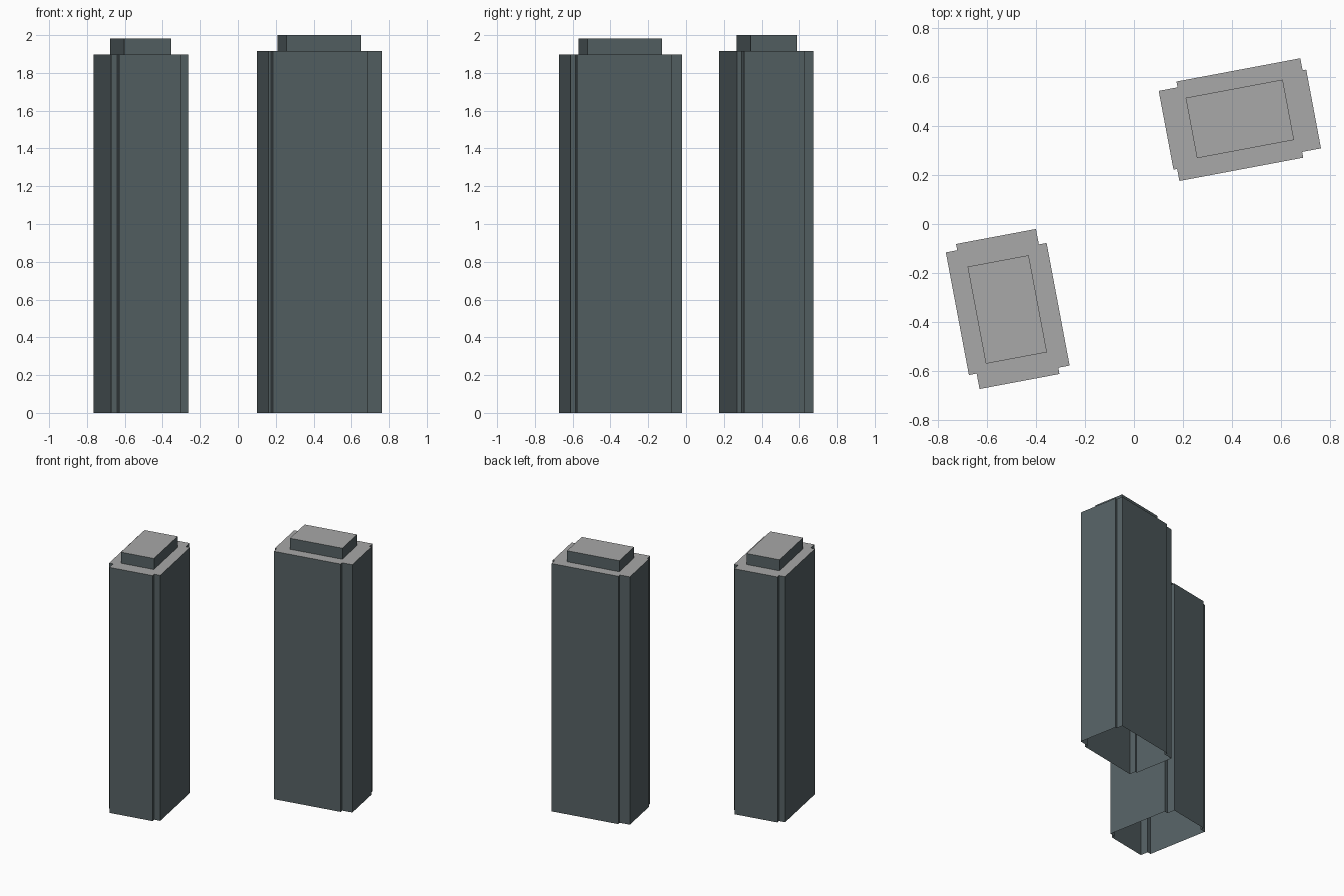
import bpy, bmesh, math

if "Cube" in bpy.data.objects:
    bpy.data.objects.remove(bpy.data.objects["Cube"])


def material(name, rgb):
    m = bpy.data.materials.new(name)
    m.diffuse_color = (*rgb, 1.0)
    m.use_nodes = True
    m.node_tree.nodes["Principled BSDF"].inputs["Base Color"].default_value = m.diffuse_color
    return m


WALL = material("slate wall", (0.091, 0.119, 0.127))
ROOF = material("grey roof", (0.392, 0.392, 0.392))


def prism(name, outline, z0, z1, centre, angle):
    """Open-bottomed prism: slate sides, grey top."""
    bm = bmesh.new()
    low = [bm.verts.new((x, y, z0)) for x, y in outline]
    high = [bm.verts.new((x, y, z1)) for x, y in outline]
    n = len(outline)
    for i in range(n):
        j = (i + 1) % n
        bm.faces.new((low[i], low[j], high[j], high[i]))
    top = bm.faces.new(high)
    top.material_index = 1
    mesh = bpy.data.meshes.new(name)
    bm.to_mesh(mesh)
    bm.free()
    mesh.materials.append(WALL)
    mesh.materials.append(ROOF)
    ob = bpy.data.objects.new(name, mesh)
    ob.location = (*centre, 0)
    ob.rotation_euler.z = angle
    bpy.context.collection.objects.link(ob)


def tower(name, centre, half, left_notch, right_notch, cap_centre, cap_half, height, top):
    hx, hy = half
    (ax, ay), (bx, by) = left_notch, right_notch
    # back half of the outline, then repeated by a half turn (counter-clockwise)
    side = [(hx, hy - by), (hx - bx, hy - by), (hx - bx, hy),
            (-hx + ax, hy), (-hx + ax, hy - ay), (-hx, hy - ay)]
    outline = side + [(-x, -y) for x, y in side]
    turn = math.radians(10.65)
    prism(name + "_body", outline, 0, height, centre, turn)
    # stepped rooftop block
    cx, cy = cap_half
    cap = [(cx, -cy), (cx, cy), (-cx, cy), (-cx, -cy)]
    prism(name + "_roof_block", cap, height, top, cap_centre, turn)


# wide tower at the back right
tower("wide_tower", (0.431, 0.425), (0.303, 0.2), (0.078, 0.024), (0.015, 0.05),
      (0.431, 0.428), (0.201, 0.125), 1.915, 2.0)
# deep tower at the front left
tower("deep_tower", (-0.514, -0.346), (0.205, 0.299), (0.047, 0.026), (0.032, 0.064),
      (-0.516, -0.348), (0.1265, 0.201), 1.897, 1.982)
